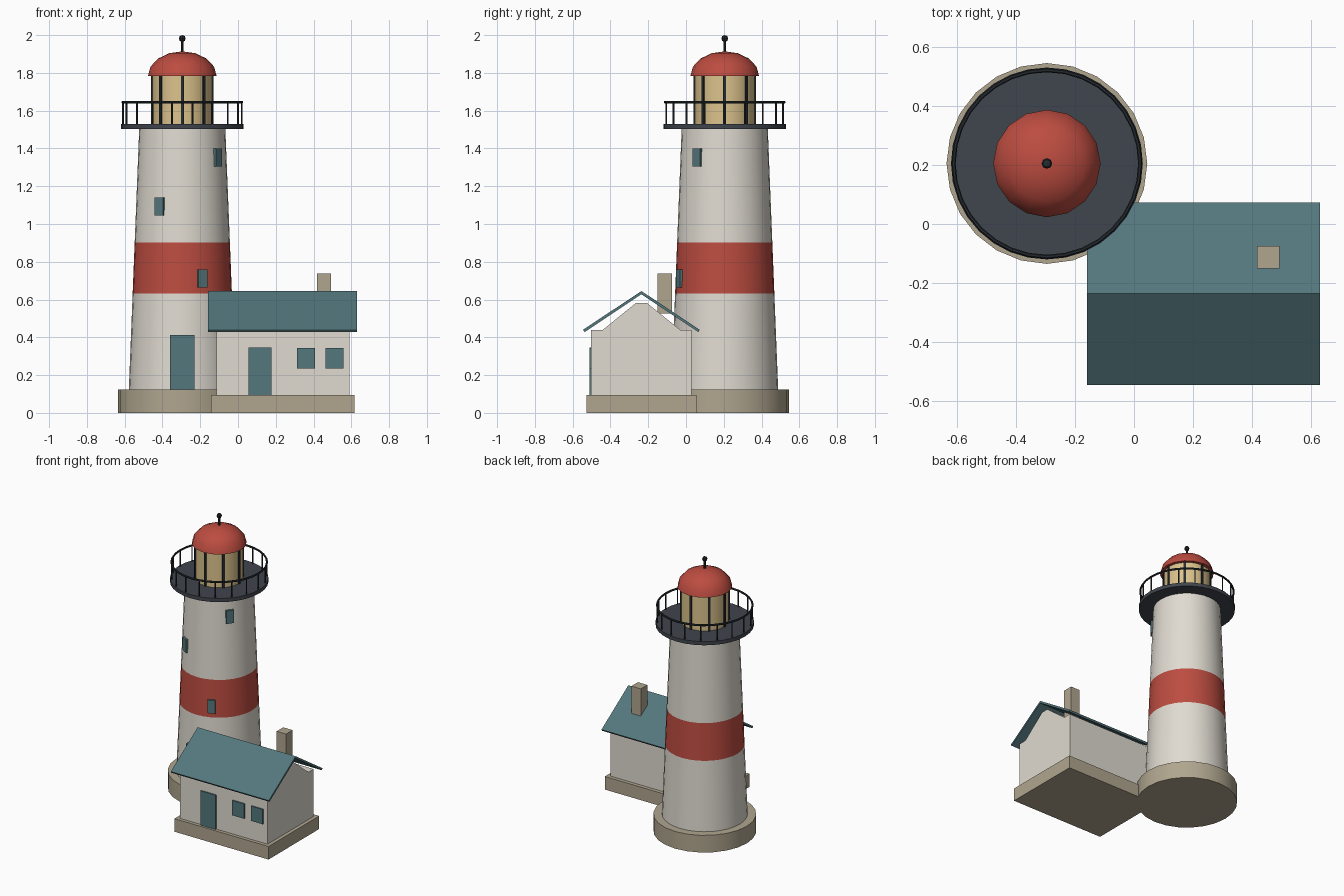
import bpy, bmesh, math
from mathutils import Matrix, Vector

if "Cube" in bpy.data.objects:
    bpy.data.objects.remove(bpy.data.objects["Cube"])


def mat(name, hexcol):
    lin = []
    for i in (0, 2, 4):
        c = int(hexcol[i:i + 2], 16) / 255
        lin.append(c / 12.92 if c <= 0.04045 else ((c + 0.055) / 1.055) ** 2.4)
    m = bpy.data.materials.new(name)
    m.diffuse_color = (*lin, 1)
    m.use_nodes = True
    m.node_tree.nodes["Principled BSDF"].inputs["Base Color"].default_value = m.diffuse_color
    return m


WHITE = mat("off_white", "e0dbd1")
RED = mat("brick_red", "bc4c40")
TEAL = mat("slate_teal", "54777d")
STONE = mat("stone", "b0a68f")
GLASS = mat("warm_glass", "dcc38c")
DECK = mat("deck_grey", "40454d")
METAL = mat("dark_metal", "252b30")

CX, CY = -0.295, 0.205          # tower axis


def finish(name, bm, mats, smooth=True):
    bmesh.ops.recalc_face_normals(bm, faces=bm.faces)
    me = bpy.data.meshes.new(name)
    bm.to_mesh(me)
    bm.free()
    ob = bpy.data.objects.new(name, me)
    bpy.context.collection.objects.link(ob)
    for m in mats:
        me.materials.append(m)
    if smooth:
        bpy.ops.object.select_all(action='DESELECT')
        ob.select_set(True)
        bpy.context.view_layer.objects.active = ob
        bpy.ops.object.shade_smooth_by_angle(angle=math.radians(35))
    return ob


def lathe(name, profile, segs, mats, row_mats=None, close=False):
    """Turn (radius, z) points about the tower axis; a zero radius makes a tip."""
    bm = bmesh.new()
    rings = []
    for r, z in profile:
        if r == 0:
            rings.append([bm.verts.new((CX, CY, z))] * segs)
        else:
            rings.append([bm.verts.new((CX + r * math.cos(math.tau * i / segs),
                                        CY + r * math.sin(math.tau * i / segs), z))
                          for i in range(segs)])
    pairs = list(zip(rings, rings[1:])) + ([(rings[-1], rings[0])] if close else [])
    for k, (a, b) in enumerate(pairs):
        for i in range(segs):
            j = (i + 1) % segs
            f = bm.faces.new(dict.fromkeys((a[i], a[j], b[j], b[i])))
            f.material_index = row_mats[k] if row_mats else 0
    if not close:
        for ring, p in ((rings[0], profile[0]), (rings[-1], profile[-1])):
            if p[0]:
                bm.faces.new(ring)
    return finish(name, bm, mats)


def add_box(bm, size, matrix):
    bmesh.ops.create_cube(bm, size=1, matrix=matrix @ Matrix.Diagonal((*size, 1)))


def box(name, lo, hi, m):
    lo, hi = Vector(lo), Vector(hi)
    bm = bmesh.new()
    add_box(bm, hi - lo, Matrix.Translation((lo + hi) / 2))
    return finish(name, bm, [m], False)


def prism(name, outline, x0, x1, m):
    """Extrude a (y, z) outline along x."""
    bm = bmesh.new()
    face = bm.faces.new([bm.verts.new((x0, y, z)) for y, z in outline])
    new = bmesh.ops.extrude_face_region(bm, geom=[face])["geom"]
    bmesh.ops.translate(bm, vec=(x1 - x0, 0, 0),
                        verts=[v for v in new if isinstance(v, bmesh.types.BMVert)])
    return finish(name, bm, [m], False)


def on_tower(angle, r, z):
    """Frame whose local x points outward from the tower axis."""
    return (Matrix.Translation((CX, CY, z)) @ Matrix.Rotation(angle, 4, 'Z')
            @ Matrix.Translation((r, 0, 0)))


def tower_r(z):
    return 0.283 - (z - 0.125) * (0.283 - 0.228) / 1.38


# Tower: stone base, tapered shaft with red band
lathe("tower_base", [(0.34, 0), (0.34, 0.125)], 24, [STONE])
lathe("tower_shaft", [(tower_r(z), z) for z in (0.12, 0.632, 0.902, 1.51)], 32,
      [WHITE, RED], [0, 1, 0])

# Gallery deck and railing
lathe("gallery_deck", [(0.325, 1.503), (0.325, 1.53)], 32, [DECK])
lathe("gallery_rail", [(0.316 + 0.007 * math.cos(a * math.tau / 6),
                        1.645 + 0.007 * math.sin(a * math.tau / 6)) for a in range(6)],
      32, [METAL], close=True)
bm = bmesh.new()
for i in range(18):
    bmesh.ops.create_cone(bm, cap_ends=True, segments=6, radius1=0.005, radius2=0.005,
                          depth=0.12, matrix=on_tower(math.tau * i / 18, 0.314, 1.587))
finish("gallery_balusters", bm, [METAL])

# Lantern room with mullions
lathe("lantern_glass", [(0.16, 1.525), (0.16, 1.79)], 16, [GLASS])
bm = bmesh.new()
for i in range(8):
    add_box(bm, (0.016, 0.016, 0.255), on_tower(math.tau * i / 8, 0.158, 1.657))
finish("lantern_mullions", bm, [METAL], False)

# Dome and finial
dome = [(0.182 * math.cos(math.pi * k / 8), 1.783 + 0.131 * math.sin(math.pi * k / 8))
        for k in range(4)] + [(0, 1.914)]
lathe("lantern_dome", dome, 16, [RED])
lathe("finial_rod", [(0.007, 1.90), (0.007, 1.985)], 8, [METAL])
lathe("finial_ball", [(0, 1.964), (0.013, 1.969), (0.018, 1.982), (0.013, 1.995), (0, 2.0)],
      8, [METAL])

# Tower door and windows
box("tower_door", (-0.36, CY - 0.288, 0.125), (-0.23, CY - 0.25, 0.413), TEAL)
bm = bmesh.new()
for deg, z in ((-66, 0.712), (-119, 1.092), (-38, 1.353)):
    add_box(bm, (0.025, 0.052, 0.095), on_tower(math.radians(deg), tower_r(z) - 0.001, z))
finish("tower_windows", bm, [TEAL], False)

# Keeper's house
box("house_plinth", (-0.143, -0.528, 0), (0.616, 0.055, 0.095), STONE)
box("house_walls", (-0.115, -0.503, 0.095), (0.59, 0.028, 0.44), WHITE)
prism("house_gable", [(-0.44, 0.44), (-0.031, 0.44), (-0.207, 0.582), (-0.265, 0.582)],
      -0.115, 0.59, WHITE)
prism("house_roof", [(-0.545, 0.44), (-0.236, 0.645), (0.073, 0.44),
                     (0.065, 0.428), (-0.236, 0.628), (-0.537, 0.428)],
      -0.16, 0.63, TEAL)
box("chimney", (0.417, -0.15, 0.525), (0.492, -0.075, 0.737), STONE)

# House door and windows
box("house_door", (0.055, -0.512, 0.095), (0.177, -0.503, 0.345), TEAL)
for n, x in (("left", 0.312), ("right", 0.463)):
    box("house_window_" + n, (x, -0.512, 0.235), (x + 0.095, -0.503, 0.343), TEAL)
